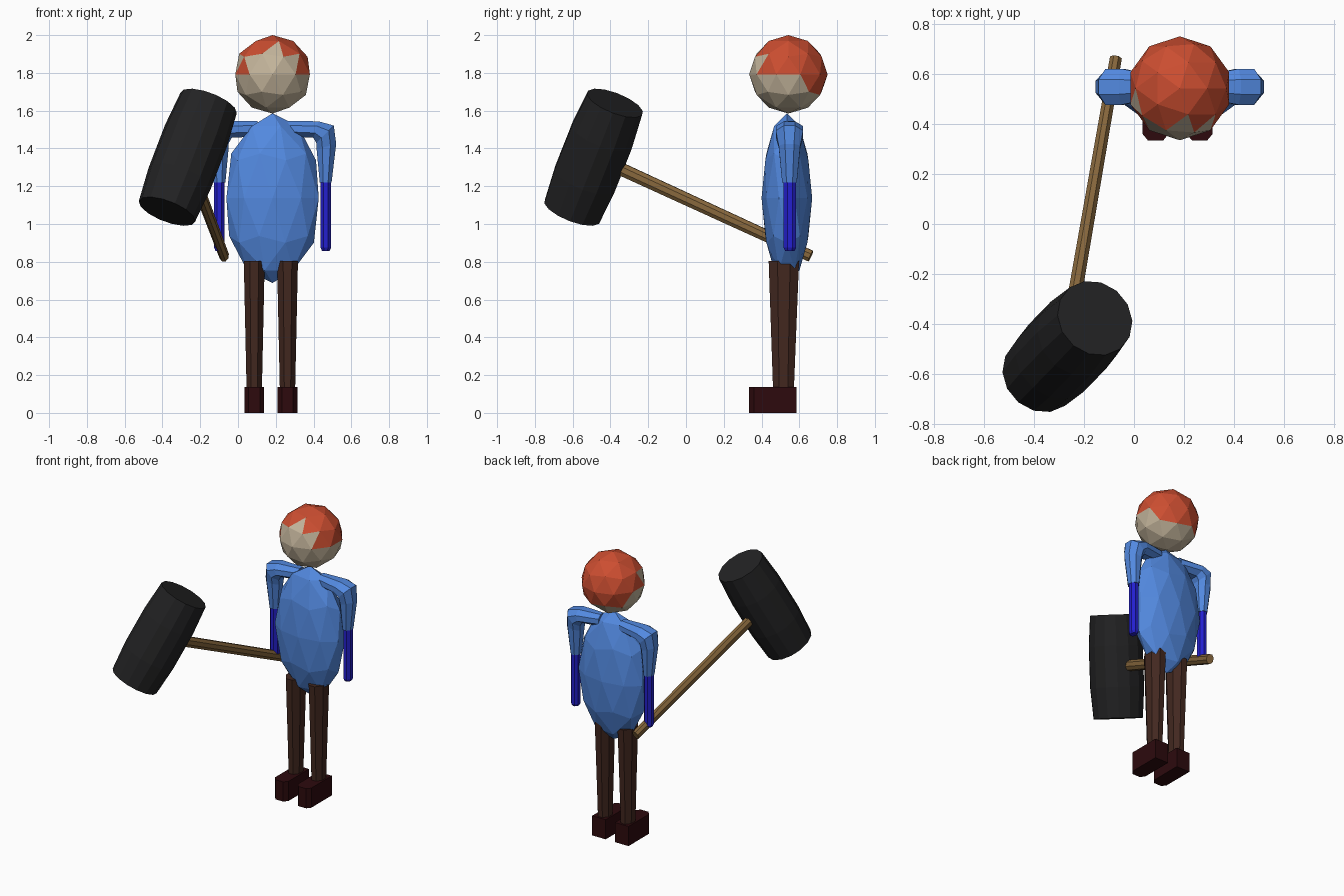
import bpy, bmesh, math
from mathutils import Vector as V

if "Cube" in bpy.data.objects:
    bpy.data.objects.remove(bpy.data.objects["Cube"])


def material(name, rgb):
    m = bpy.data.materials.new(name)
    m.diffuse_color = (*rgb, 1)
    m.use_nodes = True
    m.node_tree.nodes["Principled BSDF"].inputs["Base Color"].default_value = m.diffuse_color
    return m


SKIN = material("skin", (0.55, 0.46, 0.33))
HAIR = material("red_hair", (0.60, 0.075, 0.03))
SHIRT = material("shirt_blue", (0.085, 0.25, 0.74))
SLEEVE = material("dark_blue", (0.017, 0.014, 0.62))
TROUSER = material("brown_cloth", (0.055, 0.021, 0.014))
SHOE = material("dark_leather", (0.026, 0.003, 0.004))
WOOD = material("wood", (0.24, 0.135, 0.045))
IRON = material("black_iron", (0.016, 0.016, 0.017))


def finish(name, bm, *mats):
    bmesh.ops.recalc_face_normals(bm, faces=bm.faces[:])
    me = bpy.data.meshes.new(name)
    bm.to_mesh(me)
    bm.free()
    for m in mats:
        me.materials.append(m)
    ob = bpy.data.objects.new(name, me)
    bpy.context.collection.objects.link(ob)
    return ob


def loft(name, rings, sides, mat):
    """Skin elliptical rings given as (centre, half-axis u, half-axis v)."""
    bm = bmesh.new()
    loops = []
    for c, u, v in rings:
        angles = [2 * math.pi * (i + 0.5) / sides for i in range(sides)]
        loops.append([bm.verts.new(V(c) + V(u) * math.cos(a) + V(v) * math.sin(a))
                      for a in angles])
    for a, b in zip(loops, loops[1:]):
        for i in range(sides):
            j = (i + 1) % sides
            bm.faces.new((a[i], a[j], b[j], b[i]))
    bm.faces.new(loops[0])
    bm.faces.new(loops[-1])
    return finish(name, bm, mat)


def ball(name, centre, radii, *mats, rule=None):
    bm = bmesh.new()
    bmesh.ops.create_icosphere(bm, subdivisions=2, radius=1)
    for f in bm.faces:
        if rule:
            f.material_index = int(rule(f.calc_center_median()))
    for v in bm.verts:
        v.co = V(centre) + V(v.co[i] * radii[i] for i in range(3))
    return finish(name, bm, *mats)


# Head: hair covers the top and back, with a jagged fringe
def is_hair(c):
    return (c.y > -0.68 and c.z + 0.4 * c.y > -0.1
            and not (c.x < -0.8 and c.y < -0.2))


ball("head", (0.183, 0.542, 1.7925), (0.2075,) * 3, SKIN, HAIR, rule=is_hair)

# Torso
CX = 0.183
ball("torso", (CX, 0.534, 1.137), (0.257, 0.134, 0.449), SHIRT)

for s, side in ((-1, "right"), (1, "left")):
    # Upper arm: out from the shoulder, bent down at a blunt corner
    def arm_ring(dx, z, hx, hz, hy):
        return (CX + s * dx, 0.548, z), (s * hx, 0, hz), (0, hy, 0)

    loft(side + "_upper_arm", [
        arm_ring(0.08, 1.505, 0.0, 0.045, 0.045),
        arm_ring(0.23, 1.50, 0.015, 0.047, 0.078),
        arm_ring(0.278, 1.475, 0.05, 0.05, 0.078),
        arm_ring(0.285, 1.41, 0.056, 0.015, 0.062),
        arm_ring(0.281, 1.22, 0.034, 0.0, 0.042)], 8, SHIRT)

    # Forearm with a chamfered tip
    loft(side + "_forearm", [
        ((CX + s * 0.282, 0.55, z), (r, 0, 0), (0, r * 1.2, 0))
        for z, r in ((1.225, 0.030), (0.875, 0.030), (0.858, 0.022))], 8, SLEEVE)

    # Leg, tapering to the ankle
    lx = 0.174 + s * 0.088
    loft(side + "_leg", [
        ((lx, y, z), (hx, 0, 0), (0, hy, 0))
        for z, y, hx, hy in ((0.805, 0.518, 0.06, 0.087),
                             (0.13, 0.516, 0.044, 0.060))], 8, TROUSER)

    # Shoe: block with clipped toe corners
    plan = [(-0.052, 0.585), (0.052, 0.585), (0.052, 0.36),
            (0.03, 0.333), (-0.03, 0.333), (-0.052, 0.36)]
    bm = bmesh.new()
    base = bm.faces.new([bm.verts.new((lx + x, y, 0)) for x, y in plan])
    top = bmesh.ops.extrude_face_region(bm, geom=[base])["geom"]
    if not base.is_valid or len(bm.faces) < 8:
        bm.faces.new([v for v in bm.verts if v not in top])
    for g in top:
        if isinstance(g, bmesh.types.BMVert):
            g.co.z = 0.137
    finish(side + "_shoe", bm, SHOE)

# Hammer handle
tail, tip = V((-0.073, 0.66, 0.83)), V((-0.272, -0.488, 1.357))
along = (tip - tail).normalized()
across = along.cross(V((0, 0, 1))).normalized()
up = across.cross(along)
loft("hammer_handle", [(tail, across * 0.026, up * 0.033),
                       (tip, across * 0.031, up * 0.037)], 8, WOOD)

# Hammer head: slightly barrelled drum
top_c, low_c = V((-0.156, -0.376, 1.64)), V((-0.376, -0.603, 1.067))
axis = (low_c - top_c).normalized()
u = axis.cross(along).normalized()
w = axis.cross(u)
loft("hammer_head", [(top_c.lerp(low_c, t), u * r, w * r) for t, r in
                     ((0, 0.159), (0.3, 0.174), (0.7, 0.174), (1, 0.159))], 14, IRON)
